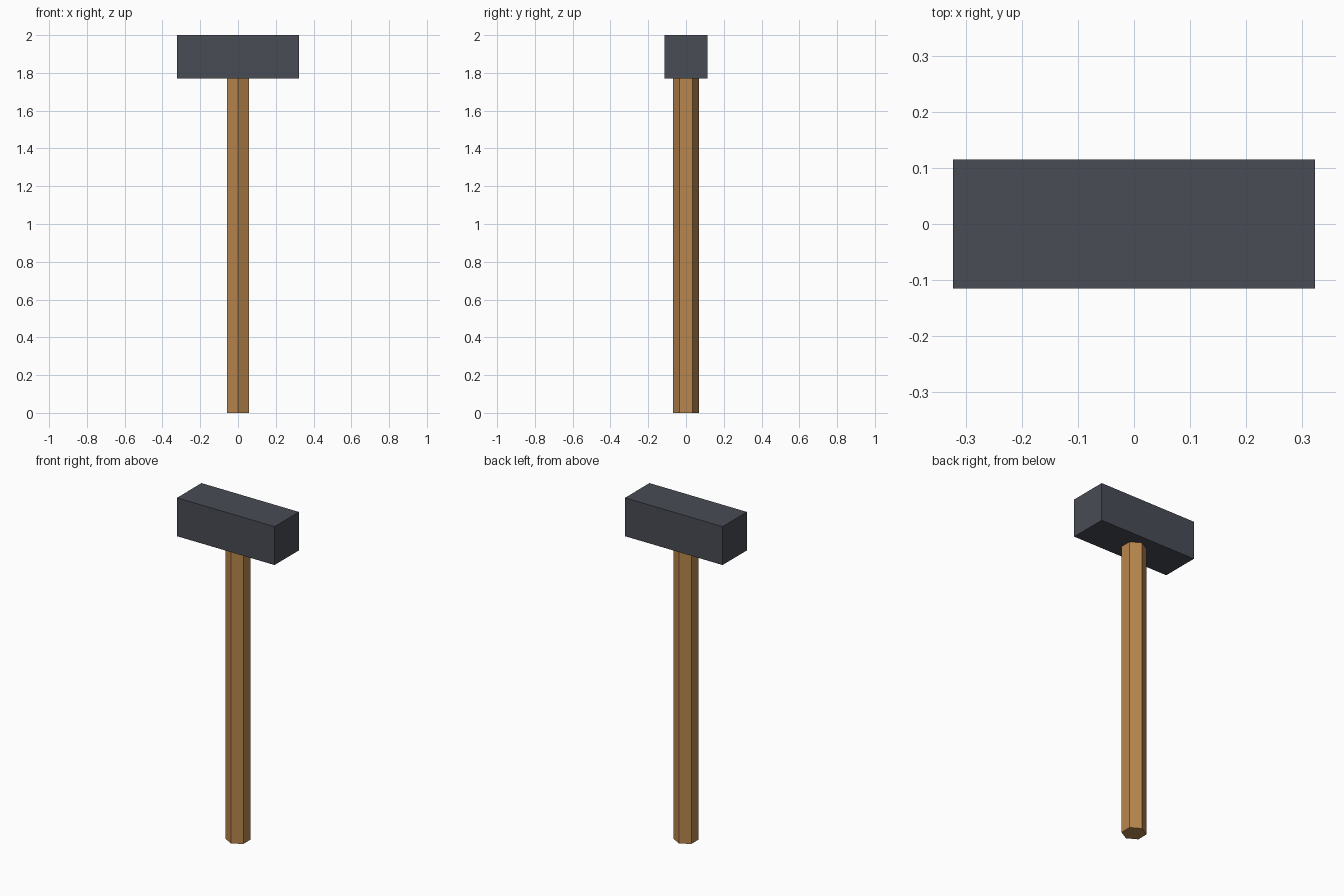
import bpy

cube = bpy.data.objects.get("Cube")
if cube:
    bpy.data.objects.remove(cube, do_unlink=True)


def make_material(name, color):
    mat = bpy.data.materials.new(name)
    mat.use_nodes = True
    mat.diffuse_color = color
    mat.node_tree.nodes["Principled BSDF"].inputs["Base Color"].default_value = color
    return mat


def finish(name, mat):
    obj = bpy.context.object
    obj.name = obj.data.name = name
    obj.data.materials.append(mat)
    return obj


wood = make_material("warm_wood", (0.48, 0.24, 0.075, 1))
iron = make_material("dark_iron", (0.066, 0.072, 0.09, 1))

TOP = 2.0
HEAD_LENGTH = 0.645
HEAD_SIDE = 0.23
HANDLE_RADIUS = 0.068
handle_height = TOP - HEAD_SIDE

# Hexagonal handle with corners toward front and back
bpy.ops.mesh.primitive_cylinder_add(
    vertices=6, radius=HANDLE_RADIUS, depth=handle_height,
    location=(0, 0, handle_height / 2))
finish("handle", wood)

# Square block head resting on the handle
bpy.ops.mesh.primitive_cube_add(size=1, location=(0, 0, TOP - HEAD_SIDE / 2))
head = finish("hammer_head", iron)
head.scale = (HEAD_LENGTH, HEAD_SIDE, HEAD_SIDE)
bpy.ops.object.transform_apply(location=False, rotation=False, scale=True)
